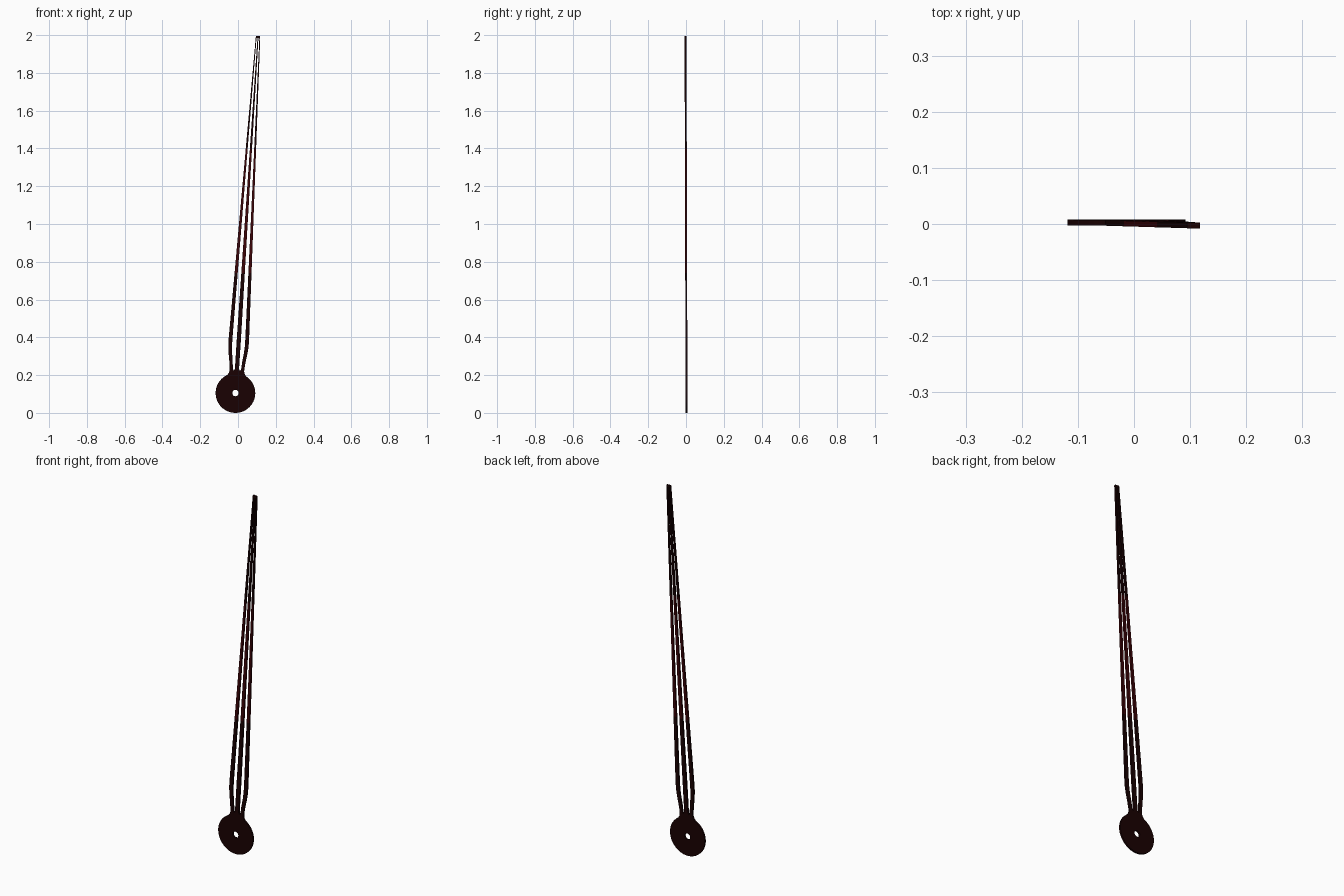
import bpy
import bmesh
from math import sin, cos, asin, pi
from mathutils import Matrix

cube = bpy.data.objects.get("Cube")
if cube:
    bpy.data.objects.remove(cube)

HUB_R, HOLE_R, TIP, THICK = 0.105, 0.017, 1.8945, 0.01
BAND = (0.74, 1.4)


def arc(radius, start, end, n):
    return [(radius * cos(start + (end - start) * i / n),
             radius * sin(start + (end - start) * i / n)) for i in range(n + 1)]


def flip(points):
    return [(-x, y) for x, y in reversed(points)]


def material(name, colour):
    mat = bpy.data.materials.new(name)
    mat.use_nodes = True
    mat.diffuse_color = colour
    mat.node_tree.nodes["Principled BSDF"].inputs["Base Color"].default_value = colour
    return mat


# Outer edge of the right rail, from the neck up to the tip
rail = [(0.042, 0.104), (0.039, 0.116), (0.039, 0.13), (0.043, 0.165),
        (0.050, 0.21), (0.054, 0.25), (0.054, 0.29), (0.0115, TIP)]
# Hub rim runs clockwise underneath from one side of the neck to the other
neck = asin(0.050 / HUB_R)
rim = arc(HUB_R, pi / 2 + neck, 2.5 * pi - neck, 56)
outline = rim + rail + flip(rail)

# Slot between the centre rail and the right rail
slot = [(0.011, 0.128), (0.016, 0.119), (0.022, 0.126), (0.025, 0.165),
        (0.031, 0.21), (0.034, 0.25), (0.034, 0.29),
        (0.0075, TIP - 0.012), (0.0025, TIP - 0.012), (0.011, 0.3)]
centre_hole = arc(HOLE_R, 0, 2 * pi, 24)[:-1]

# One flat filled plate with a centre hole and two slots
curve = bpy.data.curves.new("hand_profile", "CURVE")
curve.dimensions = "2D"
curve.fill_mode = "BOTH"
curve.extrude = THICK / 2
for points in (outline, centre_hole, slot, flip(slot)):
    spline = curve.splines.new("POLY")
    spline.points.add(len(points) - 1)
    for p, (x, y) in zip(spline.points, points):
        p.co = (x, y, 0, 1)
    spline.use_cyclic_u = True

profile = bpy.data.objects.new("hand_profile", curve)
bpy.context.collection.objects.link(profile)
bpy.context.view_layer.update()
depsgraph = bpy.context.evaluated_depsgraph_get()
mesh = bpy.data.meshes.new_from_object(profile.evaluated_get(depsgraph))
bpy.data.objects.remove(profile)

# Stand the plate up, lean it to the side and a touch forward
mesh.transform(Matrix.Translation((-0.0135, 0.0027, HUB_R))
               @ Matrix.Rotation(0.0028, 4, "X")
               @ Matrix.Rotation(0.0633, 4, "Y")
               @ Matrix.Rotation(pi / 2, 4, "X"))
hand = bpy.data.objects.new("pointer_hand", mesh)
bpy.context.collection.objects.link(hand)

# Dark finish, with a deep red band across the middle of the rails
mesh.materials.clear()
mesh.materials.append(material("dark_red_brown", (0.010, 0.0003, 0.0005, 1)))
mesh.materials.append(material("deep_red", (0.045, 0.001, 0.002, 1)))
bm = bmesh.new()
bm.from_mesh(mesh)
for height in BAND:
    bmesh.ops.bisect_plane(bm, geom=bm.verts[:] + bm.edges[:] + bm.faces[:],
                           plane_co=(0, 0, height), plane_no=(0, 0, 1))
for face in bm.faces:
    in_band = BAND[0] < face.calc_center_median().z < BAND[1]
    face.material_index = 1 if in_band else 0
bm.to_mesh(mesh)
bm.free()

bpy.context.view_layer.objects.active = hand
hand.select_set(True)
bpy.ops.object.shade_smooth_by_angle(angle=0.6)
